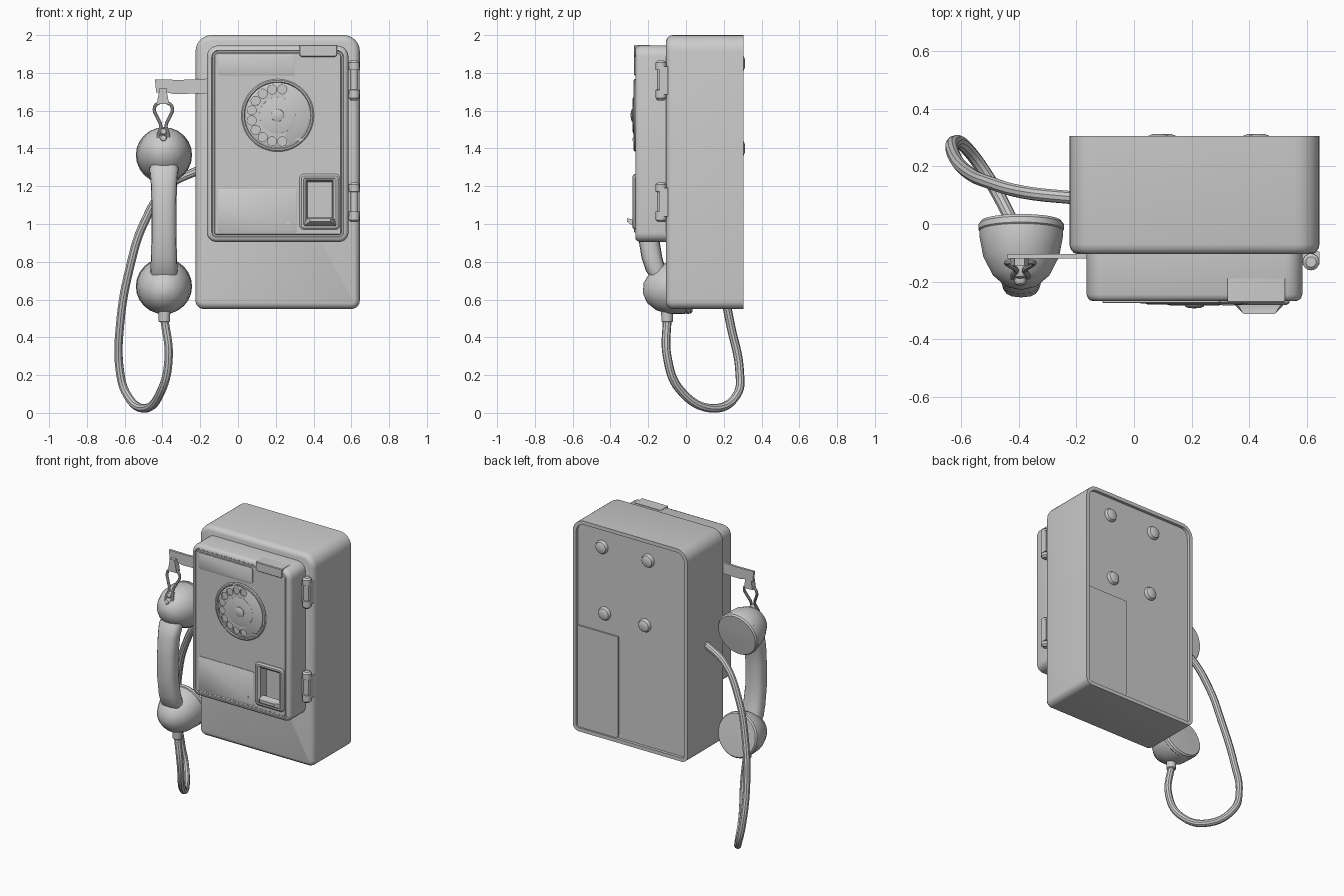
import bpy, bmesh, math
from mathutils import Vector, Matrix


def skin(name, rings):
    """Bridge equal-sized point rings and cap both ends."""
    bm = bmesh.new()
    vs = [[bm.verts.new(p) for p in ring] for ring in rings]
    n = len(vs[0])
    for a, b in zip(vs, vs[1:]):
        for i in range(n):
            j = (i + 1) % n
            bm.faces.new((a[i], a[j], b[j], b[i]))
    bm.faces.new(vs[0][::-1])
    bm.faces.new(vs[-1])
    bmesh.ops.recalc_face_normals(bm, faces=bm.faces[:])
    me = bpy.data.meshes.new(name)
    bm.to_mesh(me)
    bm.free()
    ob = bpy.data.objects.new(name, me)
    bpy.context.collection.objects.link(ob)
    return ob


def panel(name, rect, radii, steps, n=5):
    """Rounded rectangle in XZ (top and bottom radius), stepped by (inset, y)."""
    rings = []
    for inset, y in steps:
        x0, x1, z0, z1 = rect[0] + inset, rect[1] - inset, rect[2] + inset, rect[3] - inset
        rt, rb = (max(r - inset, 0.003) for r in radii)
        ring = []
        for cx, cz, r, a in ((x1 - rt, z1 - rt, rt, 0), (x0 + rt, z1 - rt, rt, 90),
                             (x0 + rb, z0 + rb, rb, 180), (x1 - rb, z0 + rb, rb, 270)):
            for k in range(n + 1):
                t = math.radians(a + 90 * k / n)
                ring.append((cx + r * math.cos(t), y, cz + r * math.sin(t)))
        rings.append(ring)
    return skin(name, rings)


def lathe(name, centre, axis, profile, n=24):
    """Turned part: profile of (radius, height) along an axis."""
    m = Matrix.Translation(centre) @ Vector(axis).to_track_quat('Z', 'Y').to_matrix().to_4x4()
    return skin(name, [[m @ Vector((r * math.cos(math.tau * i / n), r * math.sin(math.tau * i / n), h))
                        for i in range(n)] for r, h in profile])


def box(name, x0, x1, y0, y1, z0, z1):
    return skin(name, [[(x0, y, z0), (x1, y, z0), (x1, y, z1), (x0, y, z1)] for y in (y0, y1)])


def tube(name, pts, r, cyclic=False, res=8):
    cu = bpy.data.curves.new(name, 'CURVE')
    cu.dimensions = '3D'
    cu.bevel_depth, cu.bevel_resolution, cu.resolution_u = r, 3, res
    cu.use_fill_caps = True
    sp = cu.splines.new('BEZIER')
    sp.bezier_points.add(len(pts) - 1)
    for bp, p in zip(sp.bezier_points, pts):
        bp.co = p
        bp.handle_left_type = bp.handle_right_type = 'AUTO'
    sp.use_cyclic_u = cyclic
    ob = bpy.data.objects.new(name, cu)
    bpy.context.collection.objects.link(ob)
    bpy.ops.object.select_all(action='DESELECT')
    ob.select_set(True)
    bpy.context.view_layer.objects.active = ob
    bpy.ops.object.convert(target='MESH')


def cut(target, cutter):
    mod = target.modifiers.new("cut", 'BOOLEAN')
    mod.operation, mod.solver, mod.object = 'DIFFERENCE', 'EXACT', cutter
    bpy.context.view_layer.objects.active = target
    bpy.ops.object.modifier_apply(modifier=mod.name)
    bpy.data.objects.remove(cutter)


# Case with recessed back
panel("case", (-0.225, 0.645, 0.55, 2.0), (0.085, 0.045),
      [(0.025, 0.285), (0.025, 0.305), (0, 0.305), (0, -0.07), (0.004, -0.086),
       (0.015, -0.1), (0.03, -0.105)], 6)
panel("back_block", (0.31, 0.618, 0.576, 1.27), (0.004, 0.02), [(0, 0.27), (0, 0.295)])
for i, (x, z) in enumerate(((0.085, 1.85), (0.435, 1.85), (0.11, 1.4), (0.415, 1.4))):
    lathe(f"back_bolt_{i}", (x, 0.28, z), (0, 1, 0),
          [(0.045, 0), (0.045, 0.012), (0.038, 0.025), (0.022, 0.032), (0.004, 0.033)], 16)

# Door with a groove round its face
door = panel("door", (-0.165, 0.585, 0.905, 1.945), (0.06, 0.05),
             [(0, -0.09), (0, -0.245), (0.005, -0.258), (0.014, -0.266), (0.026, -0.268),
              (0.03, -0.262), (0.038, -0.262), (0.042, -0.268)])
cut(door, box("cutter", 0.345, 0.52, -0.4, -0.2, 0.99, 1.245))
panel("upper_plate", (-0.11, 0.3, 1.785, 1.895), (0.015, 0.015), [(0, -0.26), (0, -0.272), (0.004, -0.274)])
panel("lower_plate", (-0.11, 0.31, 0.955, 1.185), (0.006, 0.006), [(0, -0.26), (0, -0.272), (0.003, -0.274)])
lathe("lock", (0.265, -0.27, 1.0), (0, -1, 0), [(0.012, 0), (0.012, 0.007), (0.004, 0.008)], 12)
panel("coin_slot_block", (0.325, 0.525, 1.885, 1.948), (0.004, 0.015), [(0, -0.19), (0, -0.27), (0.004, -0.275)])

# Coin return cup and lip
panel("coin_return", (0.325, 0.54, 0.97, 1.265), (0.025, 0.025),
      [(0, -0.205), (0, -0.274), (0.01, -0.282), (0.022, -0.282), (0.036, -0.27), (0.042, -0.215)])
skin("coin_lip", [[(0.35, -0.25, 0.985), (0.52, -0.25, 0.985), (0.51, -0.25, 1.035), (0.36, -0.25, 1.035)],
                  [(0.35, -0.281, 0.99), (0.52, -0.281, 0.99), (0.51, -0.281, 1.025), (0.36, -0.281, 1.025)],
                  [(0.38, -0.312, 1.012), (0.49, -0.312, 1.012), (0.49, -0.312, 1.03), (0.38, -0.312, 1.03)]])

# Rotary dial with finger holes
DX, DZ = 0.21, 1.575
lathe("dial_base", (DX, -0.26, DZ), (0, -1, 0),
      [(0.192, 0), (0.192, 0.012), (0.186, 0.017), (0.178, 0.017), (0.174, 0.011), (0.01, 0.011)], 48)
plate = lathe("dial_plate", (DX, -0.268, DZ), (0, -1, 0),
              [(0.17, 0), (0.17, 0.008), (0.165, 0.011), (0.01, 0.011)], 48)
for k in range(10):
    a = math.radians(80 + k * 200 / 9)
    cut(plate, lathe("cutter", (DX + 0.14 * math.cos(a), -0.24, DZ + 0.14 * math.sin(a)), (0, -1, 0),
                     [(0.024, 0), (0.024, 0.1)], 16))
lathe("dial_centre", (DX, -0.272, DZ), (0, -1, 0), [(0.097, 0), (0.096, 0.008), (0.085, 0.011), (0.01, 0.012)], 36)
lathe("dial_hub", (DX, -0.28, DZ), (0, -1, 0), [(0.034, 0), (0.033, 0.007), (0.02, 0.012), (0.004, 0.013)], 20)
box("finger_stop", DX + 0.095, DX + 0.14, -0.284, -0.27, DZ - 0.135, DZ - 0.12)

# Hinges
for i, z in enumerate((1.01, 1.655)):
    lathe(f"hinge_barrel_{i}", (0.615, -0.132, z), (0, 0, 1),
          [(0.018, 0), (0.029, 0.012), (0.029, 0.055), (0.021, 0.056), (0.021, 0.16),
           (0.029, 0.161), (0.029, 0.2), (0.018, 0.21)], 16)
    box(f"hinge_leaf_{i}", 0.57, 0.645, -0.14, -0.095, z + 0.03, z + 0.18)

# Hook arm
arm = [(-0.15, 1.77), (-0.3, 1.763), (-0.44, 1.765), (-0.433, 1.695), (-0.37, 1.695), (-0.34, 1.688), (-0.15, 1.692)]
skin("hook_arm", [[(x, y, z) for x, z in arm] for y in (-0.12, -0.104)])
skin("hook_tip", [[(-0.415, y, 1.72), (-0.38, y, 1.72), (-0.365, y, 1.635), (-0.43, y, 1.635)]
                  for y in (-0.145, -0.106)])

# Wire loop and its fastener
HX = -0.395
half = [(0.035, -0.132, 1.635), (0.048, -0.135, 1.605), (0.035, -0.145, 1.57), (0.014, -0.16, 1.52),
        (0.026, -0.18, 1.47), (0.02, -0.195, 1.43)]
tube("wire_loop", [(HX + x, y, z) for x, y, z in half] +
     [(HX, -0.2, 1.41)] + [(HX - x, y, z) for x, y, z in half[::-1]], 0.009, True, 4)
for i, (y, z) in enumerate(((-0.175, 1.48), (-0.2, 1.445))):
    lathe(f"wire_fastener_{i}", (HX, y + 0.03, z), (0, -1, 0.25),
          [(0.022, 0), (0.022, 0.03), (0.014, 0.042), (0.004, 0.045)], 12)

# Handset: two mirrored cups and a bowed handle
HX = -0.392
for name, z, s in (("ear_cup", 1.36, -1), ("mouth_cup", 0.675, 1)):
    lathe(name, (HX, 0.01, z), (0, 1, 0.18 * s),
          [(0.01, -0.24), (0.055, -0.228), (0.1, -0.188), (0.132, -0.125), (0.145, -0.055), (0.145, -0.034),
           (0.149, -0.03), (0.148, -0.01), (0.14, 0), (0.01, 0.004)])
rings = []
for z, y, w, d in ((1.36, -0.12, 0.06, 0.04), (1.29, -0.165, 0.077, 0.054), (1.22, -0.187, 0.07, 0.055),
                   (1.1, -0.2, 0.066, 0.055), (0.94, -0.2, 0.066, 0.055), (0.82, -0.18, 0.069, 0.055),
                   (0.75, -0.158, 0.072, 0.054), (0.69, -0.125, 0.06, 0.04)):
    ring = []
    for i in range(16):
        c, s = math.cos(math.tau * i / 16), math.sin(math.tau * i / 16)
        ring.append((HX + w * math.copysign(abs(c) ** 0.75, c), y + d * math.copysign(abs(s) ** 0.75, s), z))
    rings.append(ring)
skin("handle", rings)
lathe("cord_sleeve", (-0.39, -0.1, 0.48), (0, 0, 1), [(0.026, 0), (0.03, 0.005), (0.034, 0.12)], 16)

# Cord from handset to case
tube("cord", [(-0.39, -0.1, 0.5), (-0.367, -0.1, 0.3), (-0.405, -0.03, 0.12), (-0.5, 0.15, 0.024),
              (-0.59, 0.272, 0.1), (-0.625, 0.284, 0.22), (-0.624, 0.235, 0.47), (-0.57, 0.175, 0.78),
              (-0.5, 0.143, 1.0), (-0.37, 0.108, 1.2), (-0.2, 0.09, 1.29)], 0.023)

# Smooth shading with sharp edges kept
bpy.ops.object.select_all(action='DESELECT')
for ob in bpy.context.scene.objects:
    if ob.type == 'MESH':
        ob.select_set(True)
        bpy.context.view_layer.objects.active = ob
bpy.ops.object.shade_smooth_by_angle(angle=math.radians(35))
